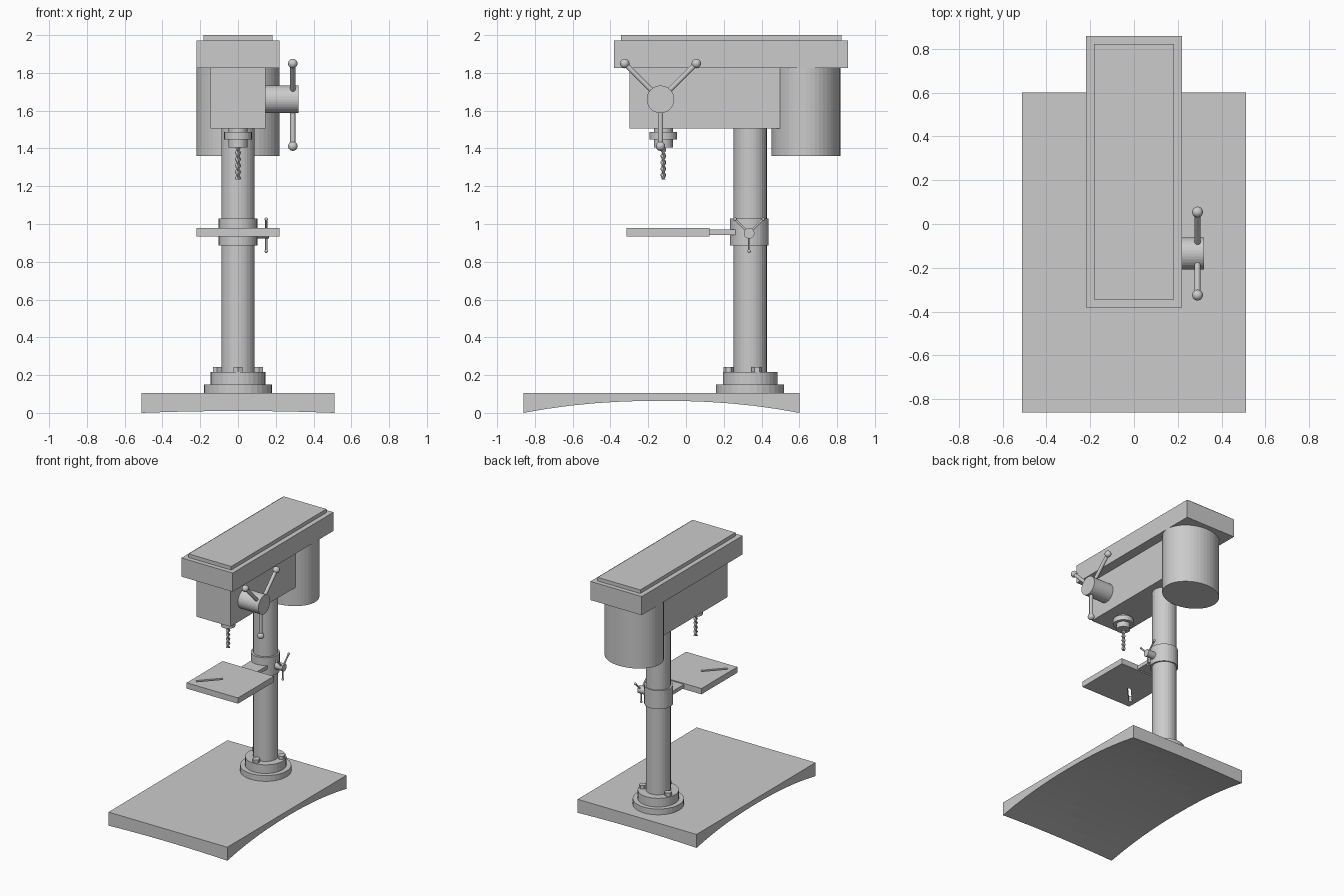
import bpy, bmesh, math
from mathutils import Vector

if "Cube" in bpy.data.objects:
    bpy.data.objects.remove(bpy.data.objects["Cube"])


def make(name, bm, smooth=False):
    bmesh.ops.recalc_face_normals(bm, faces=bm.faces)
    me = bpy.data.meshes.new(name)
    bm.to_mesh(me)
    bm.free()
    if smooth:
        for p in me.polygons:
            p.use_smooth = True
    ob = bpy.data.objects.new(name, me)
    bpy.context.collection.objects.link(ob)
    return ob


def box(name, x0, x1, y0, y1, z0, z1):
    bm = bmesh.new()
    bmesh.ops.create_cube(bm, size=1)
    for v in bm.verts:
        v.co = ((x0 + x1) / 2 + v.co.x * (x1 - x0),
                (y0 + y1) / 2 + v.co.y * (y1 - y0),
                (z0 + z1) / 2 + v.co.z * (z1 - z0))
    return make(name, bm)


def rod(name, a, b, r, n=32, sy=1.0):
    """Cylinder between two points; sy squashes the local y radius."""
    a, b = Vector(a), Vector(b)
    d = b - a
    bm = bmesh.new()
    bmesh.ops.create_cone(bm, cap_ends=True, segments=n, radius1=r, radius2=r, depth=d.length)
    for v in bm.verts:
        v.co.y *= sy
    q = Vector((0, 0, 1)).rotation_difference(d)
    for v in bm.verts:
        v.co = q @ v.co + (a + b) / 2
    return make(name, bm)


def ball(name, c, r):
    bm = bmesh.new()
    bmesh.ops.create_uvsphere(bm, u_segments=16, v_segments=10, radius=r)
    bmesh.ops.translate(bm, verts=bm.verts, vec=c)
    return make(name, bm, True)


def star_handle(name, x0, x1, xr, y, z, hub_r, lengths, rod_r, ball_r):
    """Hub along x with three knobbed spokes."""
    rod(name + "_hub", (x0, y, z), (x1, y, z), hub_r)
    for i, (ang, ln) in enumerate(zip((45, 135, 270), lengths)):
        t = math.radians(ang)
        end = (xr, y + ln * math.cos(t), z + ln * math.sin(t))
        rod(f"{name}_spoke_{i}", (xr, y, z), end, rod_r, 16)
        ball(f"{name}_knob_{i}", end, ball_r)


# base slab with an arched underside
bm = bmesh.new()
bmesh.ops.create_cube(bm, size=1)
for axis in (0, 1):
    n = 12
    for i in range(1, n):
        no, co = Vector((0, 0, 0)), Vector((0, 0, 0))
        no[axis], co[axis] = 1, i / n - 0.5
        bmesh.ops.bisect_plane(bm, geom=bm.verts[:] + bm.edges[:] + bm.faces[:],
                               plane_co=co, plane_no=no)
for v in bm.verts:
    tx, ty = v.co.x * 2, v.co.y * 2
    arch = 0.064 * (1 - abs(ty) ** 2.2) + 0.01 * (1 - tx * tx)
    v.co = (tx * 0.51, -0.13 + ty * 0.73, 0.105 if v.co.z > 0 else arch)
base = make("base", bm)

# column with bolted foot flange
CY = 0.34
rod("foot_flange_lower", (0, CY, 0.1), (0, CY, 0.15), 0.18)
rod("foot_flange_upper", (0, CY, 0.15), (0, CY, 0.217), 0.145)
rod("column", (0, CY, 0.1), (0, CY, 1.52), 0.088)
for i, (bx, by) in enumerate(((0, -0.115), (0.11, 0.035), (-0.11, 0.035))):
    rod(f"foot_bolt_{i}", (bx, CY + by, 0.2), (bx, CY + by, 0.243), 0.027, 6)

# work table with a diagonal slot, arm and collar
table = box("work_table", -0.22, 0.22, -0.315, 0.125, 0.933, 0.978)
cutter = box("slot_cutter", -0.095, 0.095, -0.011, 0.011, -0.1, 0.1)
cutter.location = (-0.115, -0.185, 0.95)
cutter.rotation_euler.z = math.radians(47)
cutter.hide_render = True
cutter.hide_set(True)
mod = table.modifiers.new("slot", 'BOOLEAN')
mod.object, mod.operation, mod.solver = cutter, 'DIFFERENCE', 'EXACT'
box("table_arm", -0.07, 0.07, 0.125, 0.29, 0.942, 0.97)
rod("table_collar", (0, CY - 0.005, 0.887), (0, CY - 0.005, 1.03), 0.102)
star_handle("clamp", 0.08, 0.165, 0.15, 0.334, 0.951, 0.028, (0.105, 0.105, 0.095), 0.006, 0.009)

# head, belt cover and motor
box("head", -0.145, 0.145, -0.30, 0.50, 1.505, 1.83)
box("belt_cover", -0.22, 0.22, -0.38, 0.857, 1.827, 1.972)
box("belt_cover_top", -0.183, 0.183, -0.345, 0.822, 1.97, 2.0)
rod("motor", (0, 0.635, 1.36), (0, 0.635, 1.83), 0.22, 48, 0.182 / 0.22)

# feed handle on the right side
star_handle("feed", 0.14, 0.32, 0.29, -0.135, 1.66, 0.073, (0.268, 0.268, 0.248), 0.0135, 0.025)

# chuck
DY = -0.12
for nm, z0, z1, r in (("quill", 1.48, 1.51, 0.05), ("chuck_ring", 1.447, 1.487, 0.073),
                      ("chuck_jaws", 1.405, 1.45, 0.05)):
    rod(nm, (0, DY, z0), (0, DY, z1), r)

# twisted drill bit: two-lobed section swept along a helix
bm = bmesh.new()
rings, n = 50, 12
prev = None
for k in range(rings + 1):
    z = 1.41 - 0.175 * k / rings
    ring = []
    for j in range(n):
        a = 2 * math.pi * j / n
        r = 0.0105 + 0.005 * math.cos(2 * a)
        b = a + 2.6 * 2 * math.pi * k / rings
        ring.append(bm.verts.new((r * math.cos(b), DY + r * math.sin(b), z)))
    if prev:
        for j in range(n):
            bm.faces.new((prev[j], prev[(j + 1) % n], ring[(j + 1) % n], ring[j]))
    else:
        bm.faces.new(ring)
    prev = ring
bm.faces.new(prev[::-1])
make("drill_bit", bm)
